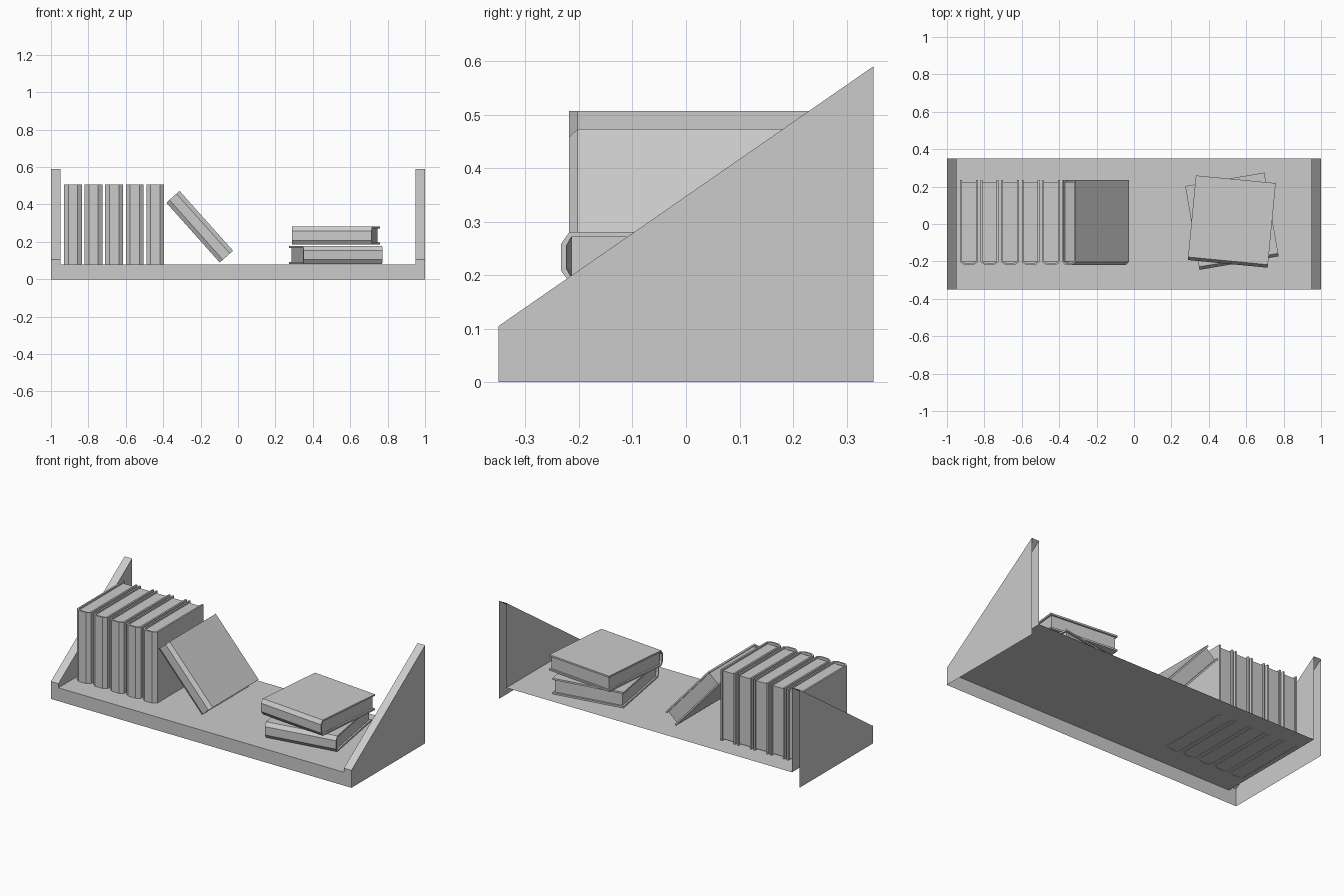
import bpy, bmesh
from math import radians

cube = bpy.data.objects.get("Cube")
if cube:
    bpy.data.objects.remove(cube, do_unlink=True)

grey = bpy.data.materials.new("plain grey")
grey.use_nodes = True
grey.diffuse_color = (0.6, 0.6, 0.6, 1)
grey.node_tree.nodes["Principled BSDF"].inputs["Base Color"].default_value = grey.diffuse_color


def finish(name, bm):
    mesh = bpy.data.meshes.new(name)
    bm.to_mesh(mesh)
    bm.free()
    mesh.materials.append(grey)
    obj = bpy.data.objects.new(name, mesh)
    bpy.context.collection.objects.link(obj)
    return obj


def add_face(bm, points):
    return bm.faces.new([bm.verts.new(p) for p in points])


def add_prism(bm, outline, z0, z1):
    """Extrude an (x, y) outline from z0 to z1."""
    face = add_face(bm, [(x, y, z0) for x, y in outline])
    top = bmesh.ops.extrude_face_region(bm, geom=[face])["geom"]
    verts = [v for v in top if isinstance(v, bmesh.types.BMVert)]
    bmesh.ops.translate(bm, verts=verts, vec=(0, 0, z1 - z0))


# Shelf: open underneath and behind
W, D, T = 0.95, 0.35, 0.08
bm = bmesh.new()
add_face(bm, [(-W, -D, T), (W, -D, T), (W, D, T), (-W, D, T)])
add_face(bm, [(-W, -D, 0), (W, -D, 0), (W, -D, T), (-W, -D, T)])
finish("shelf_board", bm)

# Sloping end panels: hollow, open underneath and behind
LOW, HIGH = 0.105, 0.59
for side, name in ((1, "left_end_panel"), (-1, "right_end_panel")):
    o, i = side, side * W
    bm = bmesh.new()
    faces = [
        [(o, -D, 0), (o, D, 0), (o, D, HIGH), (o, -D, LOW)],
        [(i, D, T), (i, -D, T), (i, -D, LOW), (i, D, HIGH)],
        [(i, -D, LOW), (o, -D, LOW), (o, D, HIGH), (i, D, HIGH)],
        [(i, -D, 0), (o, -D, 0), (o, -D, LOW), (i, -D, LOW)],
    ]
    for pts in faces:
        add_face(bm, pts if side > 0 else pts[::-1])
    bmesh.ops.remove_doubles(bm, verts=bm.verts, dist=0.0001)
    finish(name, bm)


# Book: a wrapped cover with a bevelled spine, and an inset page block
def book(name, location, rotation=(0, 0, 0)):
    half, tall, board, inset = 0.0475, 0.2145, 0.01, 0.01
    spine = [(half, 0.235), (half, -0.203), (0.025, -0.219)]
    lining = [(half - board, 0.235), (half - board, -0.2), (0.021, -0.209)]
    mirror = lambda pts: [(-x, y) for x, y in reversed(pts)]
    outline = spine + mirror(spine) + lining_path(lining, mirror)
    bm = bmesh.new()
    add_prism(bm, outline, -tall, tall)
    w = half - board
    add_prism(bm, [(w, 0.225), (w, -0.2), (-w, -0.2), (-w, 0.225)],
              -tall + inset, tall - inset)
    bmesh.ops.recalc_face_normals(bm, faces=bm.faces)
    obj = finish(name, bm)
    obj.location, obj.rotation_euler = location, rotation


def lining_path(lining, mirror):
    return [(-x, y) for x, y in lining] + [(x, y) for x, y in reversed(lining)]


# Upright row, leaning book and the stacked pair
for n in range(5):
    book(f"upright_book_{n + 1}", (-0.8825 + 0.11 * n, 0, 0.2925))
book("leaning_book", (-0.205, 0, 0.281), (0, radians(-41.8), 0))
book("lower_stacked_book", (0.525, 0.007, 0.1295), (0, radians(90), radians(9.7)))
book("upper_stacked_book", (0.522, 0.005, 0.2335), (0, radians(90), radians(-5.5)))
